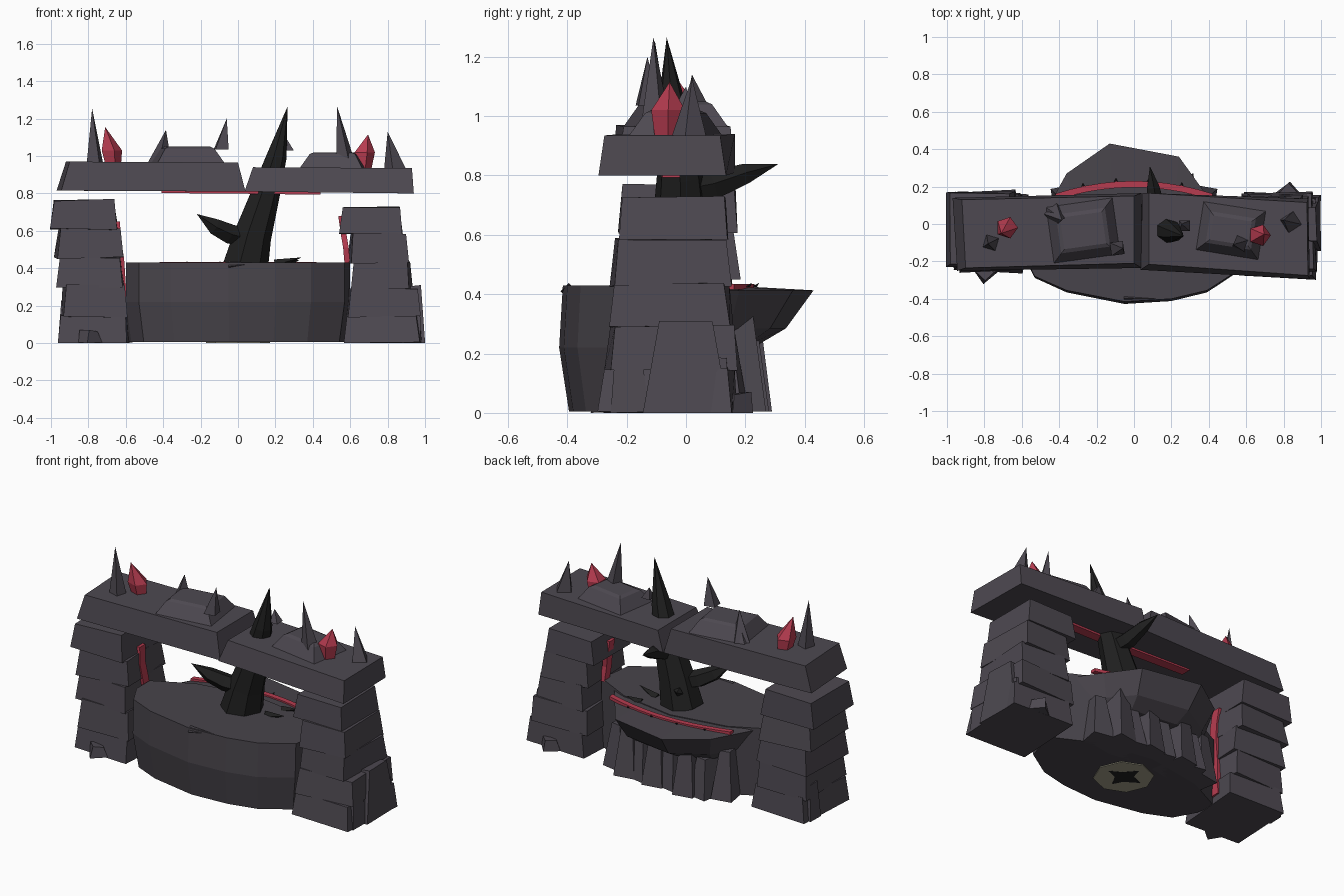
import bpy, bmesh, math, random
from mathutils import Vector, Matrix

if "Cube" in bpy.data.objects:
    bpy.data.objects.remove(bpy.data.objects["Cube"])

random.seed(4)


def material(name, rgb):
    m = bpy.data.materials.new(name)
    m.diffuse_color = (*rgb, 1)
    m.use_nodes = True
    m.node_tree.nodes["Principled BSDF"].inputs["Base Color"].default_value = m.diffuse_color
    return m


STONE = material("grey stone", (0.075, 0.066, 0.082))
ROCK = material("dark rock", (0.064, 0.057, 0.069))
BLACK = material("charred wood", (0.014, 0.014, 0.014))
RED = material("red crystal", (0.47, 0.045, 0.08))
OLIVE = material("olive earth", (0.36, 0.34, 0.25))


def loft(name, rings, mat):
    """Join rings of equal length; a ring holding one point closes to a tip."""
    verts, faces, ids = [], [], []
    for ring in rings:
        ids.append(list(range(len(verts), len(verts) + len(ring))))
        verts += [tuple(p) for p in ring]
    for a, b in zip(ids, ids[1:]):
        n = max(len(a), len(b))
        for i in range(n):
            j = (i + 1) % n
            if len(b) == 1:
                faces.append((a[i], a[j], b[0]))
            else:
                faces.append((a[i], a[j], b[j], b[i]))
    faces.append(ids[0][::-1])
    if len(ids[-1]) > 2:
        faces.append(ids[-1])
    me = bpy.data.meshes.new(name)
    me.from_pydata(verts, [], faces)
    me.materials.append(mat)
    bm = bmesh.new()
    bm.from_mesh(me)
    bmesh.ops.recalc_face_normals(bm, faces=bm.faces)
    bm.to_mesh(me)
    bm.free()
    ob = bpy.data.objects.new(name, me)
    bpy.context.collection.objects.link(ob)
    return ob


def rect(x0, x1, y0, y1, z, turn=0, jit=0):
    c = Vector(((x0 + x1) / 2, (y0 + y1) / 2, 0))
    rot = Matrix.Rotation(math.radians(turn), 3, 'Z')
    out = []
    for x, y in ((x0, y0), (x1, y0), (x1, y1), (x0, y1)):
        p = rot @ (Vector((x, y, 0)) - c) + c
        out.append((p.x + random.uniform(-jit, jit), p.y + random.uniform(-jit, jit),
                    max(0, z + random.uniform(-jit, jit))))
    return out


def block(name, x0, x1, y0, y1, z0, z1, ix=0.02, iy=0.02, turn=0, jit=0.006, mat=STONE):
    return loft(name, [rect(x0, x1, y0, y1, z0, turn, jit),
                       rect(x0 + ix, x1 - ix, y0 + iy, y1 - iy, z1, turn, jit)], mat)


def ring(center, r, n, axis=(0, 0, 1), phase=0.0):
    q = Vector((0, 0, 1)).rotation_difference(Vector(axis))
    return [Vector(center) + q @ Vector((r * math.cos(phase + 2 * math.pi * k / n),
                                         r * math.sin(phase + 2 * math.pi * k / n), 0))
            for k in range(n)]


def limb(name, path, radii, n, mat=BLACK):
    """Tapered faceted limb along a path, ending in a tip."""
    pts = [Vector(p) for p in path]
    rings = []
    for k, r in enumerate(radii):
        d = pts[min(k + 1, len(pts) - 1)] - pts[max(k - 1, 0)]
        rings.append(ring(pts[k], r, n, d))
    return loft(name, rings + [[pts[-1]]], mat)


# Stacked block pillars: x0, x1, y0, y1, z0, z1
left_pillar = [(-.95, -.58, -.25, .165, 0, .15), (-.945, -.60, -.25, .165, .14, .31),
               (-.96, -.61, -.235, .165, .30, .46), (-.972, -.625, -.225, .17, .455, .615),
               (-1.0, -.645, -.225, .175, .61, .765)]
right_pillar = [(.58, .985, -.285, .165, 0, .145), (.58, .965, -.265, .165, .14, .295),
                (.605, .925, -.255, .15, .29, .435), (.595, .91, -.25, .145, .43, .585),
                (.545, .878, -.225, .145, .58, .73)]
for side, data in (("left", left_pillar), ("right", right_pillar)):
    for k, d in enumerate(data):
        block(f"{side}_pillar_block_{k + 1}", *d, ix=.016, iy=.014, turn=(-3, 2, -2, 3, 0)[k])

# Leaning slabs at the pillar feet: x0, x1, y0, y1, height, insets, turn
slabs = [(.88, .998, -.145, .14, .305, .025, .055, 0), (.88, .985, .03, .155, .19, .012, .02, 4),
         (.87, .982, -.255, -.13, .15, .012, .015, 0), (.78, .87, .12, .21, .065, .01, .01, 40),
         (-.84, -.75, -.30, -.21, .065, .012, .01, 40), (-.96, -.86, .03, .13, .22, .015, .02, 0)]
for k, (x0, x1, y0, y1, h, ix, iy, t) in enumerate(slabs):
    block(f"foot_slab_{k + 1}", x0, x1, y0, y1, 0, h, ix, iy, turn=t)

# Two lintel slabs meeting over the middle
loft("left_lintel", [[(-.945, -.25, .815), (.04, -.235, .81), (.04, .165, .81), (-.97, .14, .815)],
                     [(-.90, -.235, .97), (.0, -.21, .965), (.0, .15, .965), (-.92, .13, .97)]], STONE)
loft("right_lintel", [[(.035, -.245, .81), (.94, -.295, .80), (.932, .135, .80), (.045, .165, .81)],
                      [(.08, -.215, .94), (.93, -.275, .935), (.925, .115, .935), (.08, .165, .94)]], STONE)


# Low mounds on the lintels
def mound(name, x0, x1, y0, y1, z0, z1, turn):
    loft(name, [rect(x0, x1, y0, y1, z0, turn), rect(x0 + .05, x1 - .05, y0 + .05, y1 - .05, z1 - .01, turn),
                rect(x0 + .07, x1 - .07, y0 + .07, y1 - .07, z1, turn)], STONE)


mound("left_mound", -.455, -.09, -.19, .12, .96, 1.05, 8)
mound("right_mound", .345, .69, -.17, .10, .93, 1.02, -9)

# Stone spikes: base centre, base radius, tip
spikes = [((-.765, -.10, .96), .05, (-.78, -.105, 1.255)), ((-.42, .05, .96), .065, (-.385, .02, 1.14)),
          ((-.09, -.13, 1.035), .05, (-.06, -.13, 1.20)), ((.58, -.10, .935), .06, (.53, -.11, 1.265)),
          ((.84, .01, .93), .06, (.80, .02, 1.13)), ((.27, -.01, 1.03), .04, (.255, 0, 1.10))]
for k, (b, r, t) in enumerate(spikes):
    loft(f"stone_spike_{k + 1}", [ring(b, r, 4, phase=.5 + k), [t]], STONE)

# Red crystals: base, widest point, tip
crystals = [((-.672, -.015, .96), (-.68, -.02, 1.03), (-.71, -.05, 1.155)),
            ((.665, -.06, .925), (.672, -.06, 1.02), (.695, -.055, 1.115))]
for k, (b, m, t) in enumerate(crystals):
    loft(f"red_crystal_{k + 1}", [ring(b, .047, 5), ring(m, .06, 5), [t]], RED)

# Bulging rock base with faceted front
front = [(-.60, -.15), (-.53, -.28), (-.36, -.355), (-.05, -.415), (.2, -.40), (.39, -.355), (.57, -.24)]
back = [(.60, -.02), (.36, .10), (0, .16), (-.36, .10), (-.60, -.02)]


def outline(scale, z):
    return [(x * min(scale, 1), y * scale, z) for x, y in front] + [(x, y, z) for x, y in back]


loft("rock_base", [outline(.95, .005), outline(1.03, .22), outline(1.0, .43)], ROCK)

# Overhanging ledge at the back
ledge = [(.50, .0), (.37, .18), (.24, .36), (-.13, .43), (-.36, .27), (-.51, .0)]
loft("rear_ledge", [[(x * .8, .02 + y * .52, .23) for x, y in ledge],
                    [(x * .88, .01 + y * .76, .285) for x, y in ledge],
                    [(x, y, .413) for x, y in ledge],
                    [(x * .93, y * .5, .425) for x, y in ledge]], ROCK)

# Upright stones under the ledge: x, depth, height
uprights = [(-.37, .20, .30), (-.26, .25, .24), (-.15, .28, .36), (-.04, .25, .28),
            (.07, .27, .33), (.17, .25, .24), (.27, .26, .34), (.37, .20, .27)]
for k, (x, y, h) in enumerate(uprights):
    t = (-1) ** k * 10
    loft(f"rear_stone_{k + 1}", [rect(x - .065, x + .065, .06, y, .005, t),
                                 rect(x - .035, x + .03, .07, y - .04, h, t)], STONE)

# Olive plate under the base, with a ragged dark patch
loft("earth_plate", [ring((0, -.09, .0), .17, 8), ring((0, -.09, .006), .17, 8)], OLIVE)
patch = [(-.11, -.08), (-.03, -.13), (.0, -.19), (.04, -.12), (.11, -.09), (.04, -.05), (-.02, .02), (-.04, -.05)]
loft("earth_patch", [[(x, y, z) for x, y in patch] for z in (-.001, .002)], BLACK)

# Charred trunk with two branches
limb("trunk", [(.035, -.01, .41), (.075, -.015, .58), (.145, -.02, .80), (.205, -.045, 1.0),
               (.265, -.065, 1.265)], [.127, .105, .08, .056], 7)
limb("left_branch", [(.05, -.02, .56), (-.05, -.06, .585), (-.13, -.10, .625), (-.22, -.15, .69)],
     [.05, .055, .045], 5)
limb("rear_branch", [(.13, .02, .75), (.115, .09, .765), (.10, .20, .805), (.085, .31, .838)],
     [.05, .05, .036], 5)
loft("trunk_knot", [ring((.0, .075, .54), .03, 4, (-.3, 1, 0)), [(-.01, .11, .55)]], BLACK)

# Root shards lying on the base
shards = [((.20, .0, .42), (.34, -.02, .458), BLACK), ((.24, .10, .42), (.33, .12, .445), BLACK),
          ((-.05, -.395, .41), (.12, -.40, .43), ROCK)]
for k, (b, t, m) in enumerate(shards):
    limb(f"root_shard_{k + 1}", [b, t], [.028], 4, m)


# Red glowing seams: flat strips along a path
def strip(name, pts, half, thick, side, up):
    s, u = Vector(side) * half, Vector(up) * thick
    loft(name, [[Vector(p) - s, Vector(p) + s, Vector(p) + s + u, Vector(p) - s + u] for p in pts], RED)


def arc(t, dy=0, z=.415):
    return (t * .42, .213 - .068 * t * t + dy, z)


strip("ledge_seam", [arc(-1 + k / 5) for k in range(11)], .017, .019, (0, 1, 0), (0, 0, 1))
for k in range(4):
    t = -.65 + k * .42
    loft(f"seam_thorn_{k + 1}", [ring(arc(t, .018, .424), .01, 4), [arc(t, .036, .437)]], BLACK)
strip("lintel_seam", [(-.41, -.04, .802), (0, -.055, .799), (.44, -.05, .793)], .03, .014, (0, 1, 0), (0, 0, 1))
strip("left_pillar_seam", [(-.605, .02, .05), (-.635, -.02, .30), (-.645, -.045, .45), (-.66, -.055, .55),
                           (-.668, -.045, .65)], .028, .036, (0, 1, 0), (1, 0, 0))
strip("right_pillar_seam", [(.57, -.03, .42), (.562, -.04, .51), (.55, -.03, .58), (.536, -.035, .68)],
      .026, .03, (0, 1, 0), (1, 0, 0))
